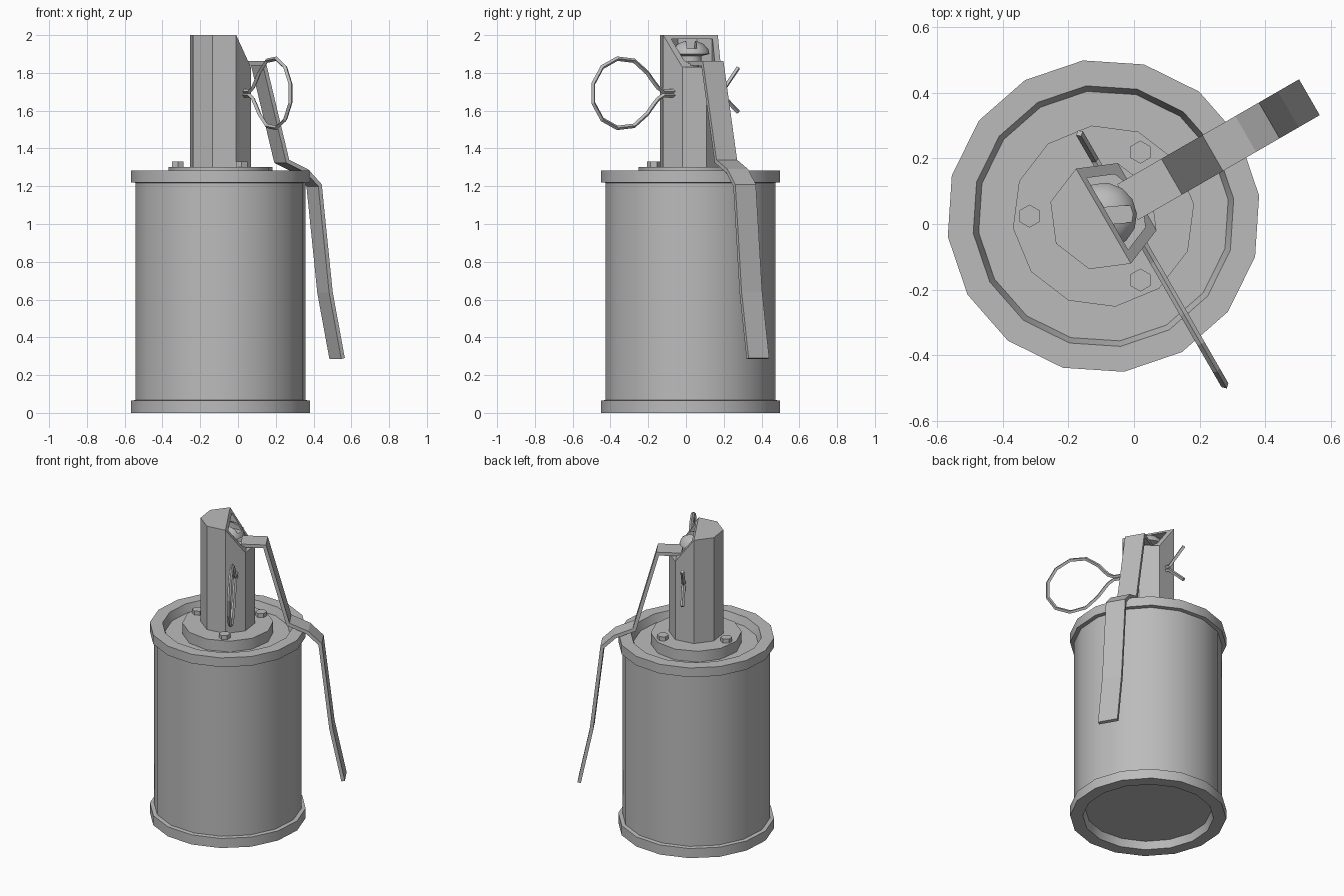
import bpy, bmesh, math
from mathutils import Matrix

if "Cube" in bpy.data.objects:
    bpy.data.objects.remove(bpy.data.objects["Cube"])

# Shared frame: the main axis is off-centre and turned so local +x is the lever direction
FRAME = Matrix.Translation((-0.093, 0.024, 0)) @ Matrix.Rotation(math.radians(30), 4, 'Z')

grey = bpy.data.materials.new("plain grey")
grey.diffuse_color = (0.5, 0.5, 0.5, 1)
grey.use_nodes = True
grey.node_tree.nodes["Principled BSDF"].inputs["Base Color"].default_value = grey.diffuse_color


def add(name, data):
    ob = bpy.data.objects.new(name, data)
    bpy.context.collection.objects.link(ob)
    data.materials.append(grey)
    ob.matrix_world = FRAME
    return ob


def mesh(name, verts, faces):
    me = bpy.data.meshes.new(name)
    me.from_pydata(verts, [], faces)
    bm = bmesh.new()
    bm.from_mesh(me)
    bmesh.ops.recalc_face_normals(bm, faces=bm.faces)
    bm.to_mesh(me)
    bm.free()
    return add(name, me)


def lathe(name, profile, sides, phase=0.0, centre=(0, 0)):
    """Turn (radius, z) points into a closed solid with capped ends."""
    verts = []
    for r, z in profile:
        for i in range(sides):
            a = math.radians(phase) + 2 * math.pi * i / sides
            verts.append((centre[0] + r * math.cos(a), centre[1] + r * math.sin(a), z))
    faces = [tuple(range(sides)), tuple(range(len(verts) - sides, len(verts)))]
    for k in range(len(profile) - 1):
        for i in range(sides):
            j = (i + 1) % sides
            faces.append((k * sides + i, k * sides + j, (k + 1) * sides + j, (k + 1) * sides + i))
    return mesh(name, verts, faces)


def prism(name, outline, half, turn=0.0):
    """Extrude an (x, z) outline along y, then turn it about z."""
    n = len(outline)
    rot = Matrix.Rotation(math.radians(turn), 3, 'Z')
    verts = [tuple(rot @ Matrix.Translation((x, s * half, z)).translation)
             for s in (-1, 1) for x, z in outline]
    faces = [tuple(range(n)), tuple(range(n, 2 * n))]
    faces += [(i, (i + 1) % n, n + (i + 1) % n, n + i) for i in range(n)]
    return mesh(name, verts, faces)


def activate(ob):
    bpy.ops.object.select_all(action='DESELECT')
    ob.select_set(True)
    bpy.context.view_layer.objects.active = ob


def cut(ob, cutter):
    bpy.context.view_layer.update()
    mod = ob.modifiers.new("cut", 'BOOLEAN')
    mod.operation = 'DIFFERENCE'
    mod.solver = 'EXACT'
    mod.object = cutter
    activate(ob)
    bpy.ops.object.modifier_apply(modifier=mod.name)
    bpy.data.objects.remove(cutter, do_unlink=True)


def smooth(ob):
    activate(ob)
    bpy.ops.object.shade_smooth_by_angle(angle=math.radians(32))


# Canister with rolled rims and recessed ends
smooth(lathe("canister", [
    (0.385, 0.05), (0.40, 0), (0.478, 0), (0.478, 0.065), (0.453, 0.068),
    (0.453, 1.218), (0.478, 1.221), (0.478, 1.283), (0.40, 1.283), (0.383, 1.23)], 16, -22.5))

# Round mounting plate and its three bolts
smooth(lathe("mounting_plate", [(0.278, 1.22), (0.278, 1.303)], 12, -22.5))
for k in range(3):
    a = math.radians(30 + 120 * k)
    lathe("bolt", [(0.035, 1.29), (0.035, 1.33)], 6, 0,
          (0.225 * math.cos(a), 0.225 * math.sin(a)))

# Octagonal head, sloped at the front and hollowed at the top
head = lathe("head_housing", [(0.167, 1.29), (0.167, 2.0)], 8)
cut(head, prism("slope_cutter", [(0, 2.0), (0.118, 1.83), (0.3, 1.83), (0.3, 2.2), (0, 2.2)], 0.3))
cut(head, lathe("cavity_cutter", [(0.132, 1.80), (0.132, 1.98)], 8))

# Slotted screw inside the head
screw = lathe("screw", [(0.06, 1.79), (0.06, 1.835), (0.045, 1.835), (0.045, 1.86), (0.06, 1.86),
                        (0.06, 1.89), (0.102, 1.90), (0.095, 1.925), (0.07, 1.953),
                        (0.035, 1.967), (0.005, 1.97)], 14)
cut(screw, prism("slot_cutter", [(-0.2, 1.93), (0.2, 1.93), (0.2, 2.1), (-0.2, 2.1)], 0.026, -25))
smooth(screw)

# Bent safety lever
path = [(0.085, 1.862), (0.24, 1.862), (0.384, 1.34), (0.5, 1.29), (0.583, 1.21),
        (0.65, 0.64), (0.724, 0.29)]
n = len(path)
me = bpy.data.meshes.new("lever")
me.from_pydata([(x, s * 0.063, z) for s in (-1, 1) for x, z in path], [],
               [(i, i + 1, n + i + 1, n + i) for i in range(n - 1)])
lever = add("lever", me)
sol = lever.modifiers.new("thickness", 'SOLIDIFY')
sol.thickness = 0.022
sol.offset = -1
sol.use_even_offset = True

# Pull ring and split pin, one bent wire
neck = [(0.255, 0.135), (0.16, 0.012), (-0.20, 0.010), (-0.235, 0.03), (-0.262, 0.06)]
ring = [(-0.452 + 0.186 * math.cos(math.radians(a)), 0.186 * math.sin(math.radians(a)))
        for a in range(36, 325, 32)]
wire = neck + ring + [(y, -z) for y, z in reversed(neck)]
wire[-1] = (0.255, -0.10)
cu = bpy.data.curves.new("pull_ring", 'CURVE')
cu.dimensions = '3D'
cu.bevel_depth = 0.012
cu.bevel_resolution = 0
cu.use_fill_caps = True
sp = cu.splines.new('POLY')
sp.use_smooth = False
sp.points.add(len(wire) - 1)
for p, (y, z) in zip(sp.points, wire):
    p.co = (0.063, y, 1.692 + z, 1)
add("pull_ring", cu)
